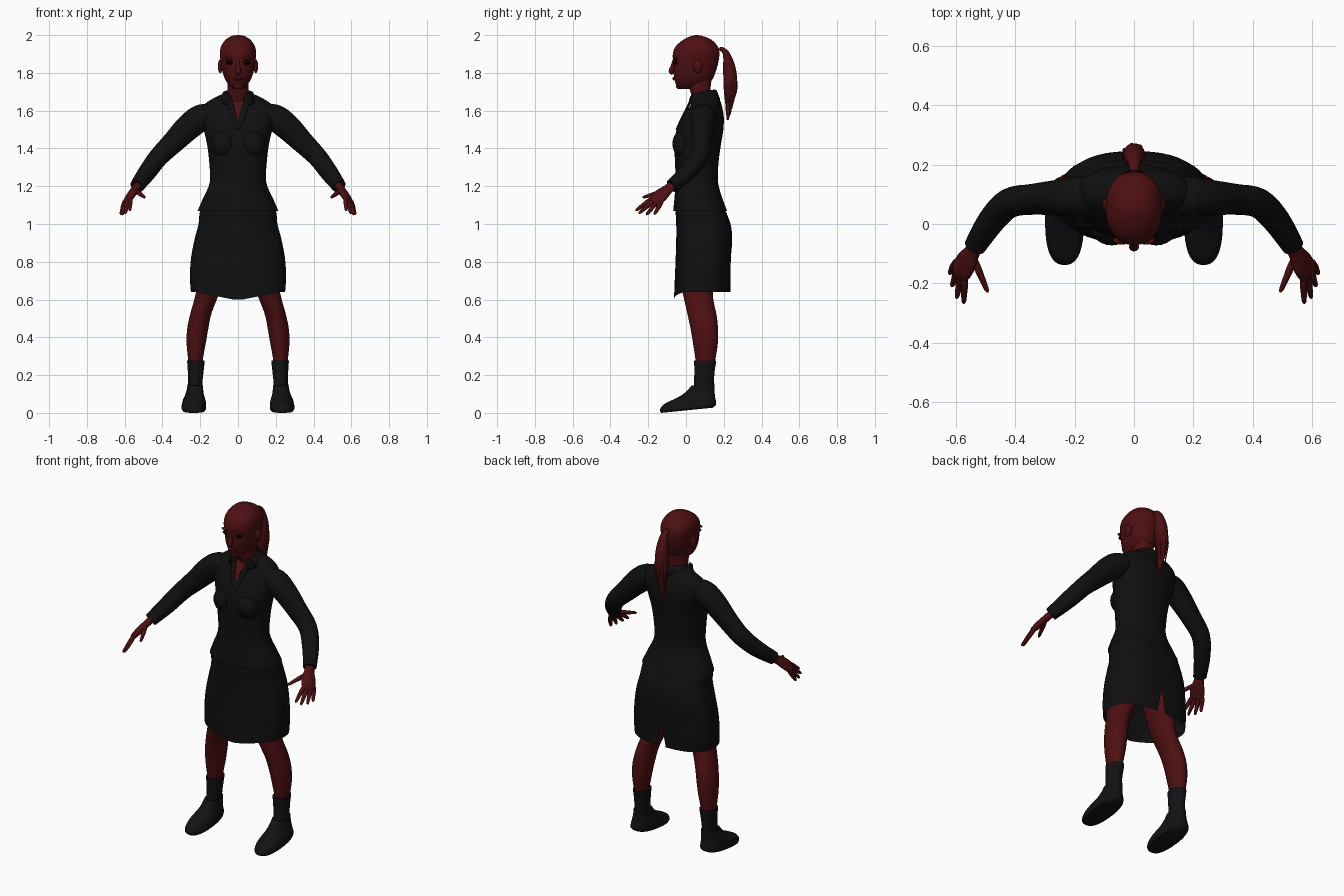
import bpy, bmesh, math
from mathutils import Vector

if "Cube" in bpy.data.objects:
    bpy.data.objects.remove(bpy.data.objects["Cube"])


def material(name, rgb):
    m = bpy.data.materials.new(name)
    m.use_nodes = True
    m.diffuse_color = (*rgb, 1)
    bsdf = m.node_tree.nodes["Principled BSDF"]
    bsdf.inputs["Base Color"].default_value = (*rgb, 1)
    bsdf.inputs["Roughness"].default_value = 0.8
    return m


SKIN = material("dark red skin", (0.075, 0.005, 0.006))
LIP = material("deep red lips", (0.055, 0.003, 0.004))
CLOTH = material("black cloth", (0.005, 0.005, 0.005))
LEATHER = material("black leather", (0.006, 0.006, 0.007))
EYE = material("eye black", (0.001, 0.001, 0.001))


def spline(rows, steps=4):
    """Smoothly interpolate rows of numbers."""
    out = []
    for i in range(len(rows) - 1):
        p0, p1 = rows[max(i - 1, 0)], rows[i]
        p2, p3 = rows[i + 1], rows[min(i + 2, len(rows) - 1)]
        for s in range(steps):
            t = s / steps
            out.append([b + 0.5 * t * (c - a + t * (2 * a - 5 * b + 4 * c - d + t * (3 * (b - c) + d - a)))
                        for a, b, c, d in zip(p0, p1, p2, p3)])
    return out + [list(rows[-1])]


def finish(bm, name, mats, mirror=False):
    bmesh.ops.recalc_face_normals(bm, faces=bm.faces)
    me = bpy.data.meshes.new(name)
    bm.to_mesh(me)
    bm.free()
    for m in mats:
        me.materials.append(m)
    ob = bpy.data.objects.new(name, me)
    bpy.context.collection.objects.link(ob)
    if mirror:
        ob.modifiers.new("mirror", "MIRROR")
    bpy.ops.object.select_all(action="DESELECT")
    ob.select_set(True)
    bpy.context.view_layer.objects.active = ob
    bpy.ops.object.shade_smooth_by_angle(angle=math.radians(50))
    return ob


def skin_rings(rings, caps=(True, True)):
    bm = bmesh.new()
    loops = [[bm.verts.new(p) for p in ring] for ring in rings]
    n = len(loops[0])
    for a, b in zip(loops, loops[1:]):
        for i in range(n):
            j = (i + 1) % n
            bm.faces.new((a[i], a[j], b[j], b[i]))
    for use, loop in zip(caps, (loops[0], loops[-1])):
        if use:
            bm.faces.new(loop)
    return bm


def unit_ring(n, power):
    """Superellipse outline, one side centred on the front and back."""
    pts = []
    for i in range(n):
        a = 2 * math.pi * (i + 0.5) / n
        c, s = math.cos(a), math.sin(a)
        pts.append((math.copysign(abs(c) ** (2 / power), c), math.copysign(abs(s) ** (2 / power), s)))
    return pts


def body(rows, n=48, power=2.2, caps=(True, True)):
    """Level rings: height, centre x, half width, front y, back y."""
    ring = unit_ring(n, power)
    return skin_rings([[(cx + u * w, (f + b) / 2 + v * (b - f) / 2, z) for u, v in ring]
                       for z, cx, w, f, b in spline(rows)], caps)


def tube(rows, ref=(0, 1, 0), n=20):
    """Rings along a path: x, y, z, radius along ref, radius across."""
    rows = spline(rows)
    pts = [Vector(r[:3]) for r in rows]
    rings = []
    for i, r in enumerate(rows):
        t = (pts[min(i + 1, len(pts) - 1)] - pts[max(i - 1, 0)]).normalized()
        a = (Vector(ref) - t * t.dot(Vector(ref))).normalized()
        b = t.cross(a)
        rings.append([pts[i] + a * u * r[3] + b * v * r[4] for u, v in unit_ring(n, 2)])
    return skin_rings(rings)


def ellipsoid(name, centre, size, mat, mirror=False):
    bm = bmesh.new()
    bmesh.ops.create_uvsphere(bm, u_segments=24, v_segments=14, radius=1)
    for v in bm.verts:
        v.co = Vector([c + k * s for c, k, s in zip(centre, v.co, size)])
    return finish(bm, name, [mat], mirror)


# Head and neck
finish(body([(1.715, 0, .022, -.038, .02), (1.73, 0, .042, -.05, .08), (1.76, 0, .065, -.06, .135),
             (1.80, 0, .081, -.066, .155), (1.85, 0, .09, -.068, .17), (1.90, 0, .096, -.07, .177),
             (1.94, 0, .09, -.055, .168), (1.975, 0, .066, -.015, .135), (1.994, 0, .036, .025, .09),
             (2.0, 0, .008, .05, .066)]), "head", [SKIN])
finish(body([(1.58, 0, .06, .06, .15), (1.65, 0, .056, .04, .14), (1.71, 0, .056, .02, .13),
             (1.79, 0, .058, .005, .14)], 32), "neck", [SKIN])

# Face
finish(tube([(0, -.062, 1.87, .008, .007), (0, -.07, 1.835, .012, .01), (0, -.077, 1.81, .015, .017),
             (0, -.068, 1.795, .01, .012)]), "nose", [SKIN])
ellipsoid("eye", (.04, -.054, 1.855), (.024, .012, .012), EYE, True)
ellipsoid("brow", (.04, -.055, 1.877), (.03, .014, .008), SKIN, True)
ellipsoid("lips", (0, -.06, 1.77), (.026, .012, .01), LIP)
ellipsoid("chin", (0, -.038, 1.732), (.026, .016, .018), SKIN)
ellipsoid("ear", (.094, .062, 1.835), (.013, .024, .036), SKIN, True)

# Ponytail with loose strands
finish(tube([(0, .15, 1.925, .012, .014), (0, .19, 1.925, .012, .016), (0, .215, 1.895, .02, .025),
             (0, .23, 1.82, .034, .036), (0, .235, 1.73, .036, .036), (0, .228, 1.63, .02, .024),
             (0, .22, 1.55, .005, .006)]), "ponytail", [SKIN])
for i in range(7):
    a = i * 2 * math.pi / 7
    x, y = math.cos(a), math.sin(a)
    finish(tube([(x * .024, .23 + y * .022, 1.82, .01, .01), (x * .034, .236 + y * .03, 1.72, .008, .008),
                 (x * .024, .228 + y * .02, 1.58 + .03 * (i % 3), .001, .001)], n=8),
           f"hair_strand_{i + 1}", [SKIN])

# Jacket, with the open neckline cut as a V of skin
bm = body([(1.07, 0, .214, -.068, .218), (1.13, 0, .188, -.062, .195), (1.22, 0, .15, -.056, .17),
           (1.32, 0, .152, -.058, .172), (1.42, 0, .164, -.062, .185), (1.50, 0, .182, -.05, .198),
           (1.57, 0, .2, -.015, .2), (1.625, 0, .185, .022, .19), (1.66, 0, .14, .045, .178),
           (1.695, 0, .068, .055, .155)], caps=(False, True))
slope = .25
for side in (1, -1):
    bmesh.ops.bisect_plane(bm, geom=bm.verts[:] + bm.edges[:] + bm.faces[:],
                           plane_co=(0, 0, 1.5), plane_no=(side, 0, -slope))
for f in bm.faces:
    c = f.calc_center_median()
    if c.y < .08 and abs(c.x) < slope * (c.z - 1.5):
        f.material_index = 1
finish(bm, "jacket", [CLOTH, SKIN])
ellipsoid("bust", (.075, -.012, 1.425), (.07, .06, .075), CLOTH, True)
finish(tube([(.002, -.05, 1.5, .005, .008), (.02, -.022, 1.56, .006, .014), (.04, .014, 1.63, .006, .016),
             (.056, .035, 1.685, .006, .014)]), "lapel", [CLOTH], True)

# Collar standing round the neck
bm = bmesh.new()
stations = []
for i in range(25):
    t = i / 12 - 1
    a = t * math.radians(145)
    drop = .03 * t * t
    stations.append([bm.verts.new((math.sin(a) * r, .086 + math.cos(a) * r * .95, z - drop))
                     for r, z in ((.064, 1.68), (.07, 1.712), (.08, 1.708), (.1, 1.66))])
for a, b in zip(stations, stations[1:]):
    for k in range(3):
        bm.faces.new((a[k], a[k + 1], b[k + 1], b[k]))
finish(bm, "collar", [CLOTH]).modifiers.new("thickness", "SOLIDIFY").thickness = .006

# Sleeves
finish(tube([(.11, .095, 1.575, .06, .055), (.19, .092, 1.565, .068, .07), (.26, .088, 1.515, .06, .07),
             (.34, .083, 1.435, .052, .06), (.42, .07, 1.355, .05, .052), (.48, .01, 1.275, .045, .048),
             (.535, -.075, 1.2, .036, .038)], n=28), "sleeve", [CLOTH], True)

# Hands: a palm, four fingers and a thumb
across = (.4, .8, -.2)
finish(tube([(.525, -.06, 1.215, .026, .022), (.545, -.095, 1.185, .03, .02), (.565, -.13, 1.155, .042, .02),
             (.585, -.162, 1.125, .04, .016), (.592, -.175, 1.115, .02, .008)], across), "palm", [SKIN], True)
fingers = {"index_finger": ((.57, -.18, 1.135), (.573, -.268, 1.07)),
           "middle_finger": ((.582, -.17, 1.125), (.597, -.25, 1.055)),
           "ring_finger": ((.593, -.153, 1.118), (.613, -.21, 1.048)),
           "little_finger": ((.602, -.132, 1.113), (.621, -.168, 1.05)),
           "thumb": ((.54, -.115, 1.175), (.492, -.23, 1.14))}
for name, (start, end) in fingers.items():
    a, b = Vector(start), Vector(end)
    rows = [(*a.lerp(b, t), r, r) for t, r in ((-.1, .011), (.3, .0125), (.6, .0105), (.9, .008), (1, .003))]
    finish(tube(rows, across, 12), name, [SKIN], True)

# Skirt with a pointed front hem and a slit at the back
bm = body([(.64, 0, .25, -.064, .235), (.72, 0, .255, -.06, .236), (.82, 0, .249, -.055, .238),
           (.92, 0, .23, -.052, .245), (1.0, 0, .209, -.052, .236), (1.08, 0, .198, -.055, .205),
           (1.18, 0, .14, -.045, .16)], power=2.5, caps=(False, True))
slit_top = .78
bmesh.ops.delete(bm, geom=[f for f in bm.faces if abs(f.calc_center_median().x) < .008
                           and f.calc_center_median().y > .15 and f.calc_center_median().z < slit_top],
                 context="FACES")
for v in bm.verts:
    low = max(0, min(1, (.82 - v.co.z) / .18))
    if v.co.y > .15 and abs(v.co.x) < .03 and v.co.z < slit_top:
        v.co.x *= (slit_top + .01 - v.co.z) / .15
    elif v.co.y < .05:
        v.co.z -= .045 * low * max(0, 1 - abs(v.co.x) / .22)
finish(bm, "skirt", [CLOTH])

# Legs and socks
finish(body([(.2, .224, .036, .055, .145), (.28, .225, .039, .05, .155), (.36, .222, .05, .038, .168),
             (.44, .214, .056, .025, .17), (.52, .198, .056, .008, .162), (.6, .172, .06, -.01, .145),
             (.68, .148, .068, -.025, .145), (.85, .115, .085, -.03, .17), (1.0, .1, .08, -.02, .17)],
            32, 2), "leg", [SKIN], True)
finish(body([(.1, .226, .038, .04, .148), (.16, .226, .038, .042, .148), (.22, .224, .042, .044, .152),
             (.265, .223, .046, .043, .159), (.278, .223, .046, .043, .16)], 32, 2), "sock", [LEATHER], True)

# Shoes, tilted slightly up toward the heel
bm = body([(0, .234, .06, -.132, .142), (.012, .234, .065, -.138, .158), (.03, .233, .064, -.132, .16),
           (.05, .232, .06, -.105, .155), (.075, .23, .05, -.04, .152), (.1, .228, .044, .002, .15),
           (.128, .227, .04, .028, .15)], 40, 2.5)
for v in bm.verts:
    v.co.z += .1 * (v.co.y + .132) * (v.co.y > -.132)
finish(bm, "shoe", [LEATHER], True)
